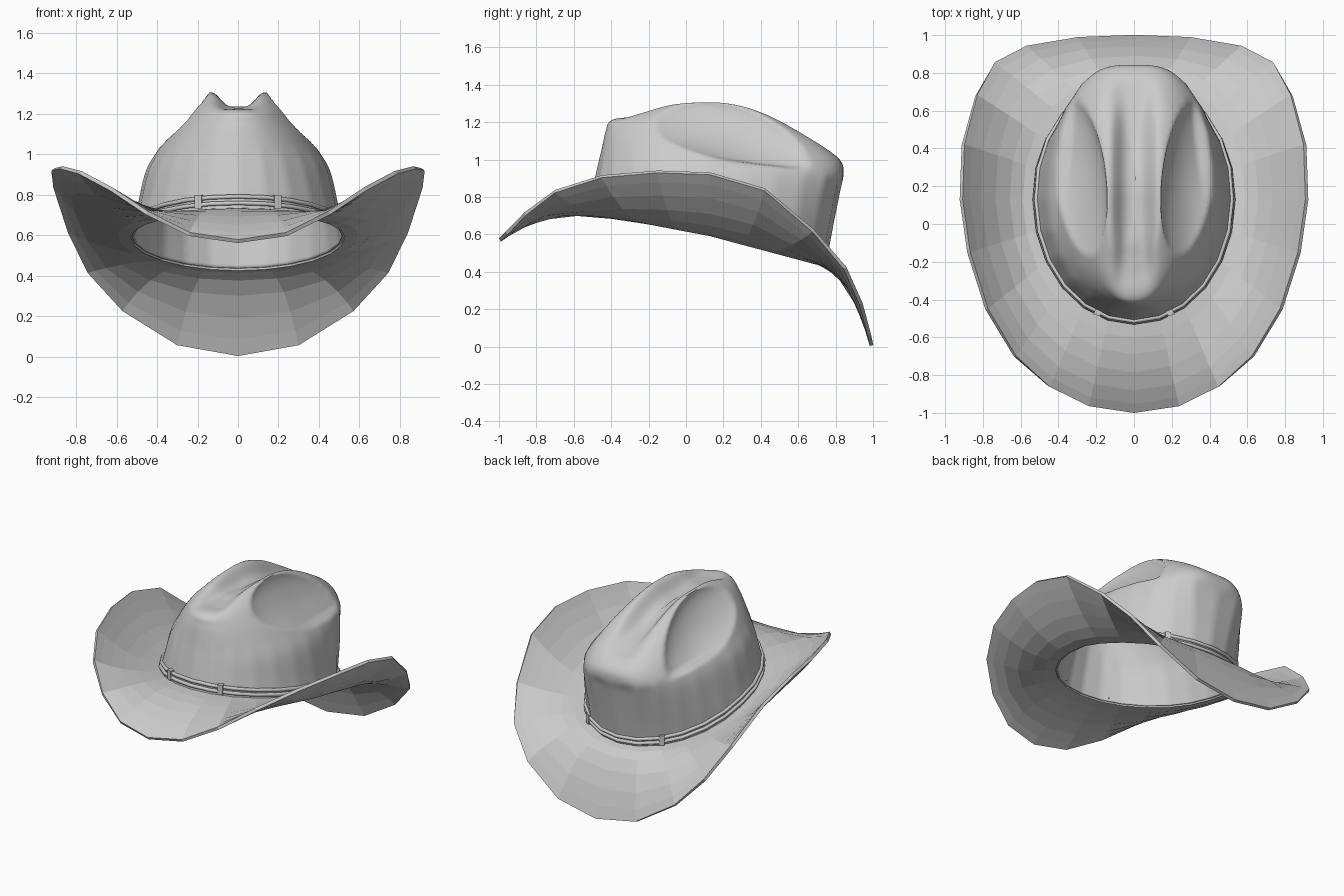
import bpy, bmesh, math
from mathutils import Vector

if "Cube" in bpy.data.objects:
    bpy.data.objects.remove(bpy.data.objects["Cube"])

YC = 0.13   # y of the widest crown section
SIDES = 24  # flat sides of brim and crown wall
# Crown sections: half width, front y, back y, front z, side z, back z
RINGS = [(.527, -.522, .748, .725, .60, .435),
         (.503, -.502, .788, .83, .71, .65),
         (.458, -.476, .822, .95, .91, .82),
         (.397, -.45, .842, 1.06, 1.02, .92),
         (.328, -.43, .832, 1.15, 1.125, .985),
         (.25, -.40, .775, 1.21, 1.225, 1.045),
         (.18, -.28, .70, 1.265, 1.287, 1.09),
         (.13, -.20, .60, 1.30, 1.31, 1.15),
         (.07, -.12, .48, 1.315, 1.31, 1.21),
         (.01, -.05, .35, 1.315, 1.305, 1.26)]
# Brim edge, from the front centre to the back centre
RIM = [(0, -.995, .57), (.24, -.96, .605), (.45, -.86, .71), (.63, -.70, .83),
       (.78, -.45, .91), (.875, -.15, .935), (.915, .13, .925), (.905, .42, .84),
       (.835, .68, .62), (.74, .85, .42), (.57, .935, .23), (.30, .98, .06), (0, .992, .006)]


def smooth(a, b, v):
    t = max(0, min(1, (v - a) / (b - a)))
    return t * t * (3 - 2 * t)


def section(k):
    """Catmull-Rom blend of the crown sections."""
    i = min(int(k), len(RINGS) - 2)
    t = k - i
    p = [RINGS[max(0, min(len(RINGS) - 1, j))] for j in range(i - 1, i + 3)]
    return [.5 * (2 * b + (c - a) * t + (2*a - 5*b + 4*c - d) * t**2 + (3*b - a - 3*c + d) * t**3)
            for a, b, c, d in zip(*p)]


def round_point(k, ang):
    """Rounded crown; ang runs from the front (0) through +x to the back (pi)."""
    rx, yf, yb, zf, zs, zb = section(k)
    s, c = -math.cos(ang), math.sin(ang)
    up = smooth(0, 3, k)
    power = 1 - (.4 * up * smooth(0, .5, s) if s > 0 else 0)
    x = math.copysign(abs(c) ** power, c) * rx
    y = YC + s * ((yb - YC) if s > 0 else (YC - yf))
    z = zs + ((zb if s > 0 else zf) - zs) * abs(s) ** (1 + up)
    return Vector((x, y, z))


def crown_point(k, ang):
    """Flat-sided lower wall fading into the rounded top."""
    step = 2 * math.pi / SIDES
    i = math.floor(ang / step + 1e-6)
    flat = round_point(k, i * step).lerp(round_point(k, (i + 1) * step), ang / step - i)
    return flat.lerp(round_point(k, ang), smooth(2.2, 3.2, k))


def dented(p, k):
    """Press the middle crease and the two side dents into the crown."""
    x, y = abs(p.x), p.y
    crease = .08 * math.exp(-(x / .095) ** 3.5) * smooth(-.42, -.15, y) * smooth(.85, .4, y)
    p.z -= crease * smooth(3.5, 5, k)
    q = ((y - .25) / .41) ** 2 + ((x - .285 - .11 * (y - .25)) / .135) ** 2
    if q < 1:
        d = .085 * (1 - q) ** .85 * smooth(2.5, 3.2, k)
        p.x -= math.copysign(.7 * d, p.x)
        p.z -= .7 * d
    return p


def loft(name, rings, thickness, offset, cap=False):
    bm = bmesh.new()
    rows = [[bm.verts.new(p) for p in r] for r in rings]
    n = len(rows[0])
    for a, b in zip(rows, rows[1:]):
        for i in range(n):
            j = (i + 1) % n
            bm.faces.new((a[i], a[j], b[j], b[i]))
    if cap:
        bm.faces.new(rows[-1])
    me = bpy.data.meshes.new(name)
    bm.to_mesh(me)
    bm.free()
    ob = bpy.data.objects.new(name, me)
    bpy.context.collection.objects.link(ob)
    m = ob.modifiers.new("thickness", 'SOLIDIFY')
    m.thickness, m.offset = thickness, offset
    return ob


# Crown with crease and dents
N, SUB = SIDES * 5, 8
crown = loft("crown", [[dented(crown_point(k / SUB, 2 * math.pi * i / N), k / SUB) for i in range(N)]
                       for k in range(SUB * (len(RINGS) - 1) + 1)], .012, -1, True)
bpy.context.view_layer.objects.active = crown
crown.select_set(True)
bpy.ops.object.shade_smooth_by_angle(angle=math.radians(50))

# Brim, flat-faced, sweeping from the rim to the crown base
rim = RIM + [(-x, y, z) for x, y, z in RIM[-2:0:-1]]
brim_rings = []
for t in (1, .9, .75, .55, .35, .17, 0):
    ring = []
    for i, r in enumerate(rim):
        a = 2 * math.pi * i / SIDES
        inner = crown_point(0, a)
        p = inner.lerp(Vector(r), t)
        bend = 2.1 + .1 * math.cos(a) - .4 * math.sin(a) ** 2
        p.z = inner.z + (r[2] - inner.z) * t ** bend
        ring.append(p)
    brim_rings.append(ring)
loft("brim", brim_rings, .02, 0)


def band_point(lift, a, out):
    """Point a set height above the crown base."""
    p = crown_point(lift / (.11 + .1 * max(0, -math.cos(a))), a)
    d = Vector((p.x, p.y - YC, 0)).normalized()
    return p + d * out, d


# Hat band: two cords round the crown
for name, lift in (("lower_cord", .045), ("upper_cord", .075)):
    cu = bpy.data.curves.new(name, 'CURVE')
    cu.dimensions = '3D'
    cu.bevel_depth, cu.bevel_resolution = .012, 1
    sp = cu.splines.new('POLY')
    sp.points.add(SIDES - 1)
    for i, pt in enumerate(sp.points):
        pt.co = (*band_point(lift, 2 * math.pi * i / SIDES, .005)[0], 1)
    sp.use_cyclic_u = True
    bpy.context.collection.objects.link(bpy.data.objects.new(name, cu))

# Four keeper loops holding the cords
for label, ang in (("front", math.asin(.19 / .51)), ("back", math.pi - math.asin(.27 / .51))):
    for side in (1, -1):
        lo, d = band_point(.035, side * ang, .008)
        hi, _ = band_point(.085, side * ang, .008)
        bpy.ops.mesh.primitive_cube_add(size=1, location=(lo + hi) / 2)
        ob = bpy.context.object
        ob.name = f"{label}_loop_{'right' if side > 0 else 'left'}"
        ob.scale = (.035, .03, (hi - lo).length + .015)
        ob.rotation_euler = (0, 0, math.atan2(d.y, d.x) + math.pi / 2)
